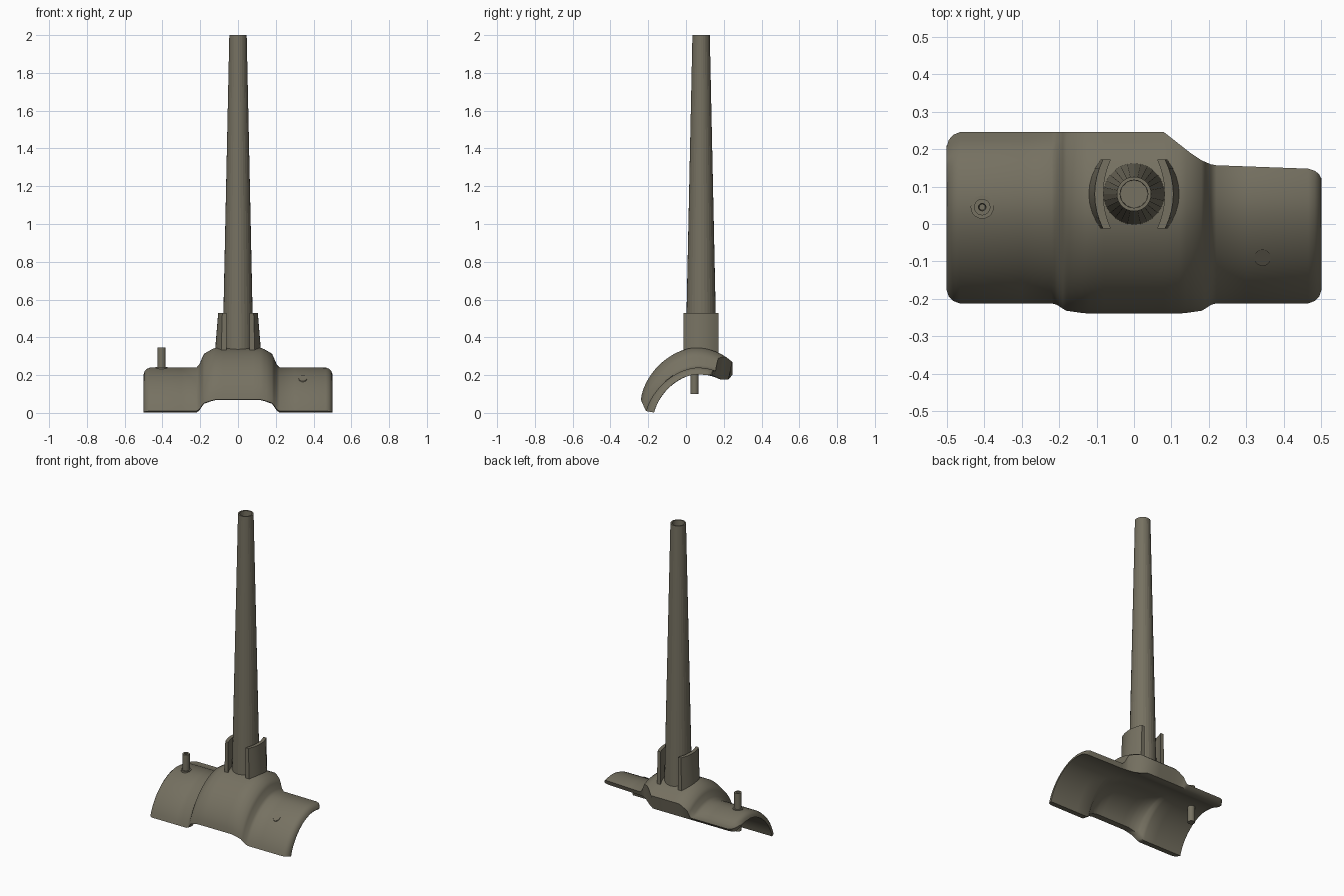
import bpy, bmesh
from math import sin, cos, asin, acos, pi

cube = bpy.data.objects.get("Cube")
if cube:
    bpy.data.objects.remove(cube)

paint = bpy.data.materials.new("olive_grey")
paint.use_nodes = True
COLOUR = (0.18, 0.165, 0.12, 1)
paint.diffuse_color = COLOUR
paint.node_tree.nodes["Principled BSDF"].inputs["Base Color"].default_value = COLOUR


def finish(bm, name, smooth=None):
    """Turn a bmesh into a named object."""
    bmesh.ops.recalc_face_normals(bm, faces=bm.faces)
    mesh = bpy.data.meshes.new(name)
    bm.to_mesh(mesh)
    bm.free()
    mesh.materials.append(paint)
    obj = bpy.data.objects.new(name, mesh)
    bpy.context.collection.objects.link(obj)
    if smooth:
        bpy.ops.object.select_all(action='DESELECT')
        obj.select_set(True)
        bpy.context.view_layer.objects.active = obj
        bpy.ops.object.shade_smooth_by_angle(angle=smooth)


def loft(name, sections, smooth=None):
    """Bridge closed sections of equal length and cap both ends."""
    bm = bmesh.new()
    rings = [[bm.verts.new(p) for p in s] for s in sections]
    n = len(rings[0])
    for a, b in zip(rings, rings[1:]):
        for i in range(n):
            j = (i + 1) % n
            bm.faces.new((a[i], a[j], b[j], b[i]))
    for ring in (rings[0], rings[-1]):
        for i in range(n // 2 - 1):
            bm.faces.new((ring[i], ring[i + 1], ring[n - 2 - i], ring[n - 1 - i]))
    finish(bm, name, smooth)


def turned(name, x, y, profile, sides, smooth=None, slope=0):
    """Upright round part from (radius, height) pairs; slope tilts its rings."""
    rings = []
    for r, z in profile:
        turns = [2 * pi * i / sides for i in range(sides)]
        rings.append([(x + r * cos(a), y + r * sin(a), z + slope * r * sin(a)) for a in turns])
    loft(name, rings, smooth)


def table(points, x):
    """Piecewise linear lookup."""
    if x <= points[0][0]:
        return points[0][1]
    for (a, u), (b, v) in zip(points, points[1:]):
        if x <= b:
            return u + (v - u) * (x - a) / (b - a)
    return points[-1][1]


# Curved saddle: raised middle, lower wings, rounded ends, flush underside
RISE = [(0.12, 1), (0.14, 0.92), (0.18, 0.7), (0.19, 0.5), (0.205, 0.15), (0.22, 0)]
BACK = [(0.08, 0.245), (0.15, 0.19), (0.18, 0.17), (0.21, 0.157), (0.48, 0.147)]
ROUND = [(0.465, 0), (0.482, 0.006), (0.494, 0.018), (0.5, 0.036)]
STEPS = 20
FLATTEN = 1.75


def arch(s, back, t, inset):
    """Point at fraction t along the arch, front to back; s is the rise."""
    cy, cz, r = 0.06 - 0.01 * s, -0.039 + 0.094 * s, 0.279 + 0.011 * s
    start = pi - asin((0.01 + 0.06 * s - cz) / r)
    end = acos((back - cy) / r)
    a = start + (end - start) * t
    u, v = cos(a), sin(a)
    if u < 0:
        k = (abs(u) ** FLATTEN + v ** FLATTEN) ** (-1 / FLATTEN)
        u, v = u * k, v * k
    return cy + (r - inset) * u, cz + (r - inset) * v


def saddle_section(x):
    s = table(RISE, abs(x))
    trim = table(ROUND, abs(x))
    back = table(BACK, x) - 0.5 * trim
    outer, inner = [], []
    for i in range(STEPS + 1):
        t = i / STEPS
        y, z = arch(s, back, t, trim)
        outer.append((x, y, max(z, 0.2) if y > 0.1 else z))
        y, z = arch(s * max(0, 1 - 1.6 * t), back, t, 0.044 - 0.014 * t)
        inner.append((x, y, max(z, 0.178) if y > 0.1 else max(z, 0)))
    return outer + inner[::-1]


half = [p[0] for p in RISE + ROUND] + [0, 0.08, 0.15, 0.3]
stations = sorted({sign * x for x in half for sign in (-1, 1)})
loft("saddle", [saddle_section(x) for x in stations], 1.0)

# Tapered hollow pole
turned("pole", 0, 0.08, [(0.083, 0.27), (0.08, 0.4), (0.046, 2), (0.037, 2), (0.036, 1.85)], 28)

# Curved guard fins either side of the pole
for side, name in ((1, "left_fin"), (-1, "right_fin")):
    rows = []
    for i in range(9):
        t = i / 4 - 1
        y, bow = 0.08 + 0.092 * t, 1 - t * t
        rows.append([(side * (0.062 + 0.02 * bow), y, 0.29),
                     (side * (0.062 + 0.02 * bow), y, 0.53),
                     (side * (0.083 + 0.022 * bow), y, 0.53),
                     (side * (0.09 + 0.035 * bow), y, 0.29)])
    loft(name, rows, 0.5)

# Upright pin through the right wing, with a collar and a drilled top
turned("pin", -0.405, 0.045, [(0.022, 0.1), (0.022, 0.345), (0.01, 0.345), (0.008, 0.32)], 20, 0.6)
turned("pin_collar", -0.405, 0.045, [(0.031, 0.21), (0.031, 0.243)], 20, 0.6)

# Small flush stud following the slope of the left wing
turned("stud", 0.343, -0.09, [(0.022, 0.165), (0.022, 0.185)], 20, 0.6, 0.75)
